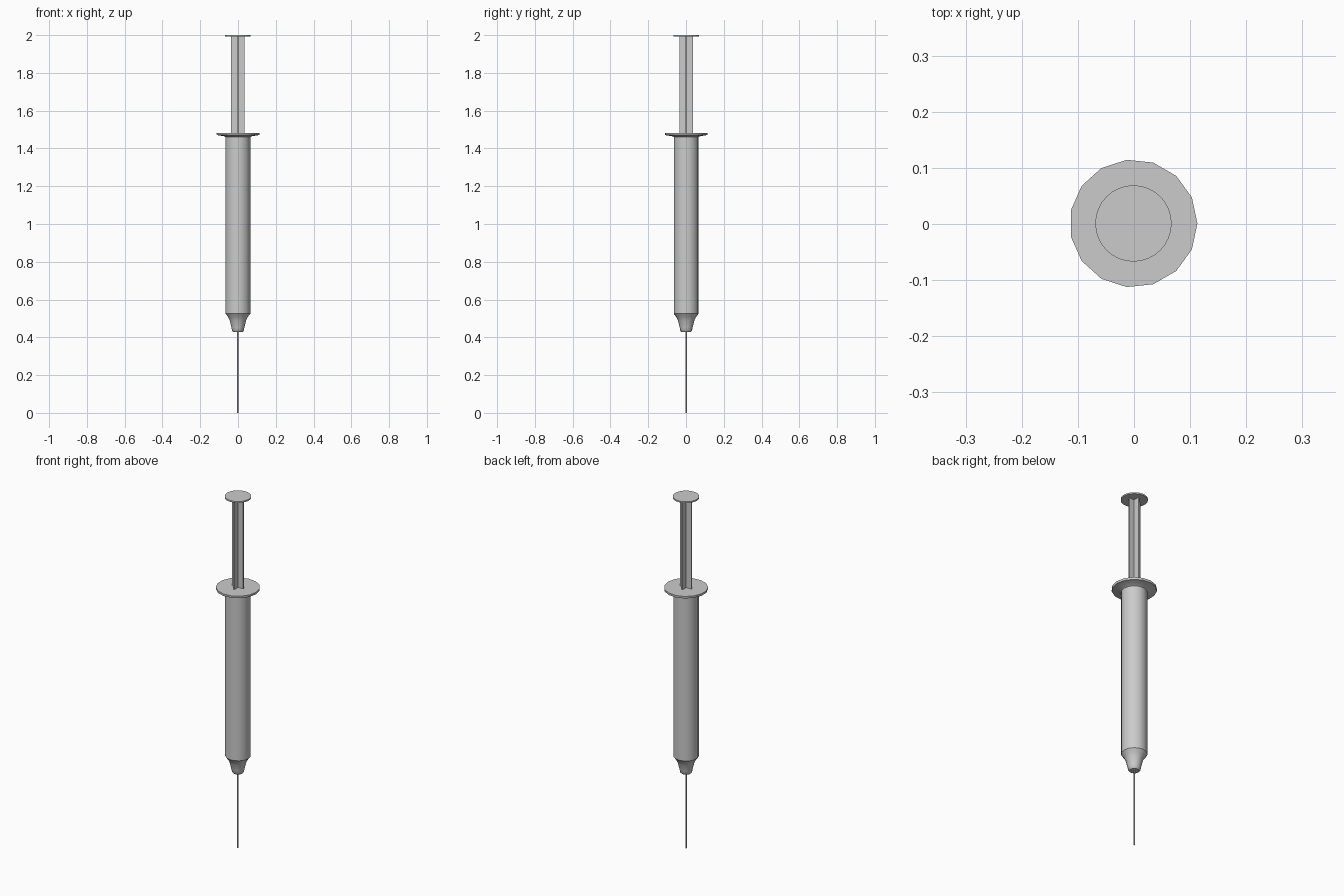
import bpy, bmesh, math

if "Cube" in bpy.data.objects:
    bpy.data.objects.remove(bpy.data.objects["Cube"])

CX, CY = -0.001, 0.001


def lathe(name, profile, sides, smooth_angle=35):
    """Closed surface of revolution from (radius, z) points, bottom to top."""
    bm = bmesh.new()
    rings = []
    for r, z in profile:
        rings.append([bm.verts.new((CX + r * math.cos(2 * math.pi * i / sides),
                                    CY + r * math.sin(2 * math.pi * i / sides), z))
                      for i in range(sides)])
    for a, b in zip(rings, rings[1:]):
        for i in range(sides):
            j = (i + 1) % sides
            bm.faces.new((a[i], a[j], b[j], b[i]))
    bm.faces.new(list(reversed(rings[0])))
    bm.faces.new(rings[-1])
    return finish(name, bm, smooth_angle)


def finish(name, bm, smooth_angle=None):
    mesh = bpy.data.meshes.new(name)
    bm.to_mesh(mesh)
    bm.free()
    obj = bpy.data.objects.new(name, mesh)
    bpy.context.collection.objects.link(obj)
    if smooth_angle:
        bpy.ops.object.select_all(action='DESELECT')
        obj.select_set(True)
        bpy.context.view_layer.objects.active = obj
        bpy.ops.object.shade_smooth_by_angle(angle=math.radians(smooth_angle))
    return obj


# Barrel with tapered nozzle and finger flange
lathe("barrel", [(0.025, 0.428), (0.031, 0.434), (0.034, 0.45), (0.044, 0.49),
                 (0.053, 0.508), (0.066, 0.525), (0.066, 1.46), (0.072, 1.464),
                 (0.113, 1.471), (0.114, 1.474), (0.114, 1.483)], 15)

# Needle
lathe("needle", [(0.004, 0.0), (0.004, 0.44)], 12)

# Plunger rod with a plus-shaped section
w, t = 0.036, 0.004
quarter = [(w, -t), (w, t), (t, t)]
section = []
for k in range(4):
    c, s = round(math.cos(k * math.pi / 2)), round(math.sin(k * math.pi / 2))
    section += [(x * c - y * s, x * s + y * c) for x, y in quarter]
bm = bmesh.new()
face = bm.faces.new([bm.verts.new((CX + x, CY + y, 1.475)) for x, y in section])
ext = bmesh.ops.extrude_face_region(bm, geom=[face])
bmesh.ops.translate(bm, vec=(0, 0, 0.52),
                    verts=[v for v in ext["geom"] if isinstance(v, bmesh.types.BMVert)])
bmesh.ops.recalc_face_normals(bm, faces=bm.faces[:])
finish("plunger_rod", bm)

# Thumb press
lathe("thumb_press", [(0.068, 1.992), (0.068, 2.0)], 32)
